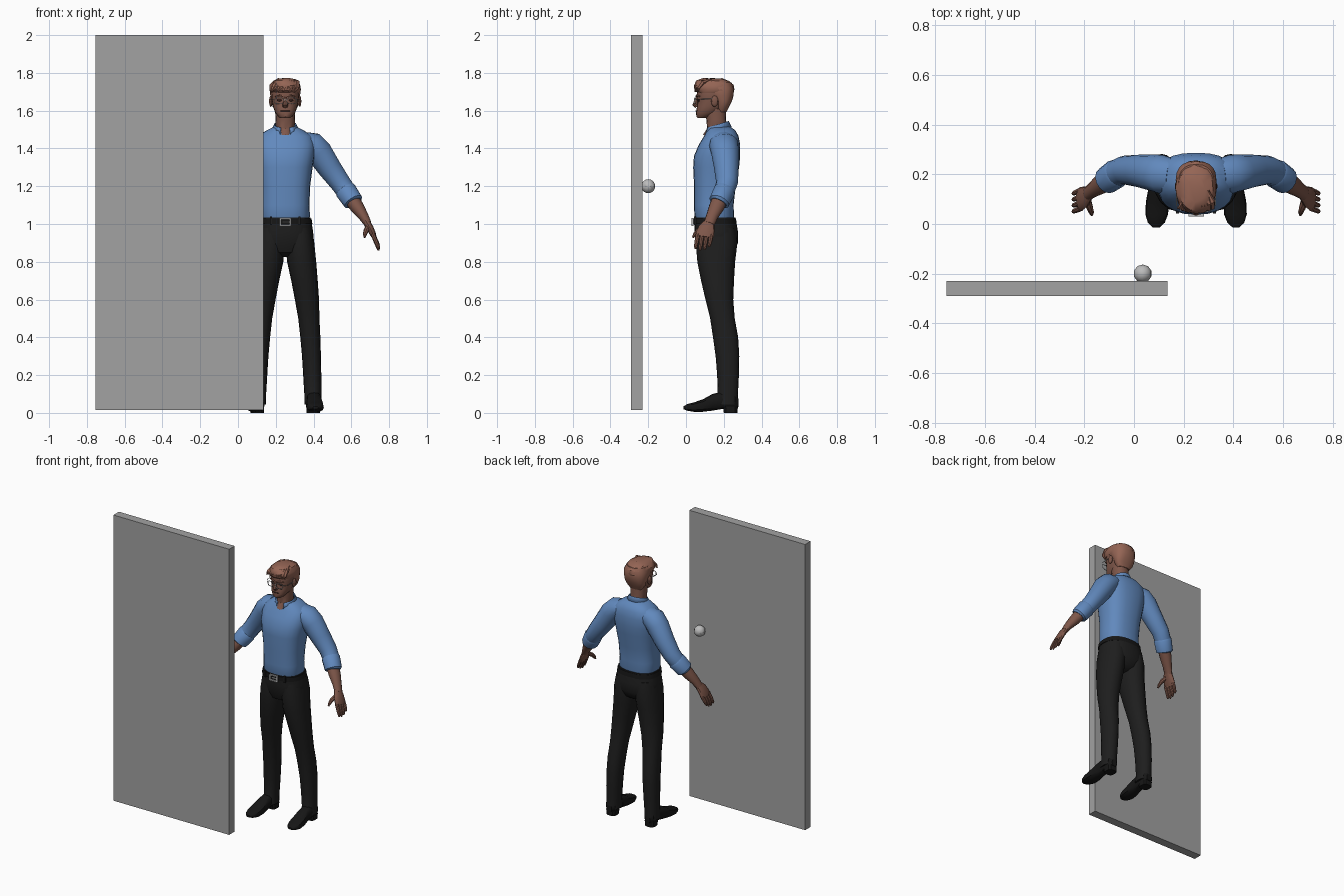
import bpy, bmesh, math, random
from mathutils import Vector

random.seed(4)
CX = 0.25  # centre line of the man


def material(name, r, g, b):
    m = bpy.data.materials.new(name)
    m.diffuse_color = (r, g, b, 1)
    return m


GREY = material("door grey", 0.36, 0.36, 0.36)
METAL = material("silver metal", 0.50, 0.50, 0.50)
BLUE = material("shirt blue", 0.12, 0.25, 0.51)
BLACK = material("trouser black", 0.013, 0.013, 0.013)
SHOE = material("shoe black", 0.008, 0.008, 0.008)
SKIN = material("skin brown", 0.21, 0.095, 0.068)
HAIR = material("hair brown", 0.30, 0.13, 0.09)
DARK = material("dark brown", 0.05, 0.022, 0.018)


def finish(name, bm, mat):
    bmesh.ops.recalc_face_normals(bm, faces=bm.faces)
    me = bpy.data.meshes.new(name)
    bm.to_mesh(me)
    bm.free()
    me.materials.append(mat)
    ob = bpy.data.objects.new(name, me)
    bpy.context.collection.objects.link(ob)
    return ob


def skin_rings(name, rings, mat, jitter=0):
    bm = bmesh.new()
    rows = [[bm.verts.new(p) for p in ring] for ring in rings]
    n = len(rows[0])
    for a, b in zip(rows, rows[1:]):
        for i in range(n):
            j = (i + 1) % n
            bm.faces.new((a[i], a[j], b[j], b[i]))
    bm.faces.new(rows[0])
    bm.faces.new(rows[-1])
    if jitter:
        for v in bm.verts:
            v.co += Vector([random.uniform(-jitter, jitter) for _ in range(3)])
    return finish(name, bm, mat)


def oval(n, power):
    for i in range(n):
        a = 2 * math.pi * i / n
        c, s = math.cos(a), math.sin(a)
        yield (math.copysign(abs(c) ** (2 / power), c),
               math.copysign(abs(s) ** (2 / power), s))


def stack(name, levels, mat, n=20, power=2.3, jitter=0, side=1):
    """Horizontal sections: (height, x offset, half width, front y, back y)."""
    rings = [[(CX + side * (x + w * c), (f + b) / 2 + (b - f) / 2 * s, z)
              for c, s in oval(n, power)] for z, x, w, f, b in levels]
    return skin_rings(name, rings, mat, jitter)


def limb(name, path, mat, side=1, n=12):
    """Tube along (x offset, y, z, radius in y, radius across)."""
    pts = [Vector(p[:3]) for p in path]
    rings = []
    for i, p in enumerate(path):
        t = (pts[min(i + 1, len(pts) - 1)] - pts[max(i - 1, 0)]).normalized()
        ref = Vector((0, 1, 0)) if abs(t.y) < 0.9 else Vector((1, 0, 0))
        u = (ref - t * ref.dot(t)).normalized()
        v = t.cross(u)
        ring = [pts[i] + u * p[3] * c + v * p[4] * s for c, s in oval(n, 2)]
        rings.append([(CX + side * q.x, q.y, q.z) for q in ring])
    return skin_rings(name, rings, mat)


def box(name, lo, hi, mat):
    bm = bmesh.new()
    bmesh.ops.create_cube(bm, size=1)
    for v in bm.verts:
        v.co = [(a + b) / 2 + c * (b - a) for a, b, c in zip(lo, hi, v.co)]
    return finish(name, bm, mat)


def ball(name, loc, size, mat, u=12, v=8):
    bm = bmesh.new()
    bmesh.ops.create_uvsphere(bm, u_segments=u, v_segments=v, radius=1)
    for w in bm.verts:
        w.co = [l + c * s for l, c, s in zip(loc, w.co, size)]
    return finish(name, bm, mat)


# Door and knob
box("door", (-0.755, -0.29, 0.015), (0.135, -0.23, 2.0), GREY)
ball("door_knob", (0.035, -0.2, 1.2), (0.037, 0.037, 0.037), METAL, 10, 8)

# Shirt body
stack("shirt", [(1.025, 0, .125, .05, .25), (1.04, 0, .131, .045, .254),
                (1.1, 0, .128, .042, .252), (1.2, 0, .132, .043, .263),
                (1.3, 0, .145, .038, .281), (1.36, 0, .155, .042, .287),
                (1.42, 0, .16, .068, .287), (1.465, 0, .145, .095, .278),
                (1.495, 0, .10, .112, .262), (1.515, 0, .06, .125, .235)],
      BLUE, 24, 2.5)

# Open collar: a band around the neck with points at the front
bm = bmesh.new()
cols = []
for i in range(15):
    a = math.radians(-68 + i * 316 / 14)
    c, s = math.cos(a), math.sin(a)
    h = 0.018 * s
    drop = 0.018 if i in (0, 14) else 0
    cols.append([bm.verts.new((CX + r * c, 0.167 + r * s, z)) for r, z in
                 ((0.056, 1.50 + h), (0.06, 1.527 + h), (0.074, 1.497 + h - drop))])
for a, b in zip(cols, cols[1:]):
    for k in (0, 1):
        bm.faces.new((a[k], b[k], b[k + 1], a[k + 1]))
mod = finish("collar", bm, BLUE).modifiers.new("thickness", "SOLIDIFY")
mod.thickness = 0.005

# Trousers, belt and buckle
stack("trouser_hips", [(1.035, 0, .134, .046, .262), (0.96, 0, .148, .045, .275),
                       (0.9, 0, .15, .052, .275), (0.85, 0, .12, .075, .25),
                       (0.825, 0, .05, .12, .21)], BLACK, 24, 2.4)
stack("belt", [(1.0, 0, .144, .039, .268), (1.03, 0, .139, .039, .265)], SHOE, 24, 2.4)
for dx, z, w, h in ((0, 1.029, .03, .004), (0, .993, .03, .004),
                    (-.027, 1.011, .004, .02), (.027, 1.011, .004, .02),
                    (.006, 1.011, .02, .003)):
    box("belt_buckle", (CX + dx - w, .03, z - h), (CX + dx + w, .04, z + h), METAL)

for s, tag in ((1, "left"), (-1, "right")):
    box(tag + "_belt_loop", (CX + s * .075 - .006, .042, .995),
        (CX + s * .075 + .006, .052, 1.04), BLACK)
    # Legs
    stack(tag + "_leg", [(0.98, .072, .07, .06, .26), (0.9, .078, .076, .052, .272),
                         (0.8, .087, .077, .06, .26), (0.7, .102, .07, .08, .254),
                         (0.6, .115, .064, .103, .25), (0.5, .125, .056, .128, .258),
                         (0.4, .133, .053, .143, .276), (0.3, .139, .05, .157, .282),
                         (0.2, .143, .048, .165, .28), (0.1, .146, .045, .168, .275),
                         (0.045, .147, .045, .155, .276)], BLACK, 16, 2.2, side=s)
    # Shoe: sections from heel to toe, plus sole and heel block
    foot = [(.277, .03, .075, .02), (.26, .025, .10, .036), (.20, .022, .115, .038),
            (.14, .012, .10, .039), (.09, .006, .072, .046), (.04, .006, .055, .046),
            (.005, .012, .046, .034), (-.014, .02, .034, .014)]
    rings = [[(CX + s * (.147 + .014 * (.277 - y) / .29 + w * c), y,
               (lo + hi) / 2 + (hi - lo) / 2 * t) for c, t in oval(12, 2.8)]
             for y, lo, hi, w in foot]
    skin_rings(tag + "_shoe", rings, SHOE)
    stack(tag + "_heel", [(0, .148, .035, .20, .272), (.035, .148, .037, .195, .275)],
          SHOE, 12, 3, side=s)
    # Sleeve, rolled cuff and forearm
    limb(tag + "_sleeve", [(.10, .195, 1.435, .07, .055), (.14, .2, 1.42, .078, .07),
                           (.178, .207, 1.38, .074, .072), (.235, .214, 1.295, .065, .064),
                           (.29, .217, 1.22, .058, .056), (.325, .203, 1.17, .053, .053),
                           (.352, .182, 1.128, .05, .05)], BLUE, s, 14)
    limb(tag + "_cuff", [(.316, .207, 1.182, .053, .053), (.322, .203, 1.174, .059, .058),
                         (.36, .176, 1.118, .056, .054), (.363, .173, 1.112, .046, .045)],
         BLUE, s, 14)
    limb(tag + "_forearm", [(.345, .185, 1.14, .042, .04), (.38, .162, 1.09, .041, .037),
                            (.415, .138, 1.04, .032, .027), (.438, .122, 1.0, .029, .02)],
         SKIN, s)
    # Hand, fingers and thumb
    limb(tag + "_palm", [(.43, .126, 1.01, .028, .019), (.448, .11, .98, .043, .019),
                         (.465, .1, .945, .049, .016), (.472, .097, .93, .044, .012)], SKIN, s)
    for k, length in enumerate((.9, 1, .95, .78)):
        y = .063 + .024 * k
        limb(f"{tag}_finger_{k + 1}",
             [(.464, y, .945, .012, .012), (.482, y - .008 * length, .945 - .045 * length, .011, .011),
              (.493, y - .012, .945 - .075 * length, .009, .009),
              (.494, y - .013, .945 - .086 * length, .004, .004)], SKIN, s, 8)
    limb(tag + "_thumb", [(.44, .1, .985, .016, .016), (.428, .066, .965, .014, .014),
                          (.422, .048, .945, .011, .011), (.42, .036, .928, .005, .005)],
         SKIN, s, 8)
    # Ear, eye, brow and glasses
    ball(tag + "_ear", (CX + s * .076, .152, 1.65), (.01, .019, .03), SKIN, 10, 6)
    ball(tag + "_eye", (CX + s * .03, .068, 1.656), (.014, .008, .007), DARK, 10, 6)
    limb(tag + "_brow", [(.012, .055, 1.675, .005, .004), (.032, .057, 1.681, .005, .005),
                         (.052, .072, 1.676, .004, .003)], HAIR, s, 6)
    bm = bmesh.new()
    inner, outer = [[bm.verts.new((CX + s * (.033 + (.024 + d) * c), .05 + .004 * c,
                                   1.652 + (.015 + d) * t)) for c, t in oval(16, 3)]
                    for d in (0, .003)]
    for i in range(16):
        j = (i + 1) % 16
        bm.faces.new((inner[i], inner[j], outer[j], outer[i]))
    finish(tag + "_lens_frame", bm, METAL).modifiers.new("t", "SOLIDIFY").thickness = 0.003
    limb(tag + "_glasses_arm", [(.06, .053, 1.66, .002, .002), (.078, .075, 1.661, .002, .002),
                                (.08, .15, 1.663, .002, .002)], METAL, s, 6)
box("glasses_bridge", (CX - .01, .046, 1.655), (CX + .01, .05, 1.658), METAL)

# Neck and head
stack("neck", [(1.47, 0, .03, .088, .2), (1.505, 0, .05, .112, .218),
               (1.55, 0, .051, .108, .212), (1.61, 0, .054, .1, .21)], SKIN, 16)
stack("head", [(1.56, 0, .024, .062, .10), (1.568, 0, .036, .055, .13),
               (1.59, 0, .053, .053, .175), (1.62, 0, .064, .058, .205),
               (1.65, 0, .07, .062, .225), (1.675, 0, .073, .058, .232),
               (1.71, 0, .074, .06, .235), (1.745, 0, .063, .075, .222),
               (1.762, 0, .03, .11, .18)], SKIN, 20, 2.3)
limb("nose", [(0, .06, 1.672, .007, .007), (0, .052, 1.65, .009, .009),
              (0, .047, 1.632, .014, .015), (0, .056, 1.62, .009, .013)], SKIN, 1, 8)
limb("mouth", [(-.024, .061, 1.598, .004, .002), (0, .053, 1.599, .004, .003),
               (.024, .061, 1.598, .004, .002)], DARK, 1, 6)

# Hair: cropped back and sides, swept top and loose tufts
stack("hair_back", [(1.592, 0, .045, .165, .214), (1.62, 0, .066, .16, .228),
                    (1.65, 0, .074, .15, .243), (1.68, 0, .079, .118, .252),
                    (1.72, 0, .082, .10, .254), (1.75, 0, .07, .1, .24)], HAIR, 20, 2.4)
stack("hair_top", [(1.695, 0, .077, .062, .25), (1.71, 0, .084, .048, .254),
                   (1.735, 0, .082, .04, .25), (1.757, 0, .066, .055, .228),
                   (1.77, 0, .038, .085, .19)], HAIR, 20, 2.3, 0.003)
for i in range(9):
    x = -.062 + .0155 * i
    y = .05 + 4 * x * x
    r = random.uniform(.010, .014)
    limb(f"hair_tuft_{i + 1}", [(x - .012, y - .002, 1.70 + .01 * (i % 2), .003, .003),
                                (x, y, 1.722, r * .7, r), (x * .9 + .008, y + .025, 1.75, r, r),
                                (x * .6 + .012, y + .07, 1.764, .004, .004)], HAIR, 1, 6)

# Smooth shading that keeps sharp edges
for ob in bpy.data.objects:
    ob.select_set(True)
    bpy.context.view_layer.objects.active = ob
bpy.ops.object.shade_smooth_by_angle(angle=math.radians(35))
